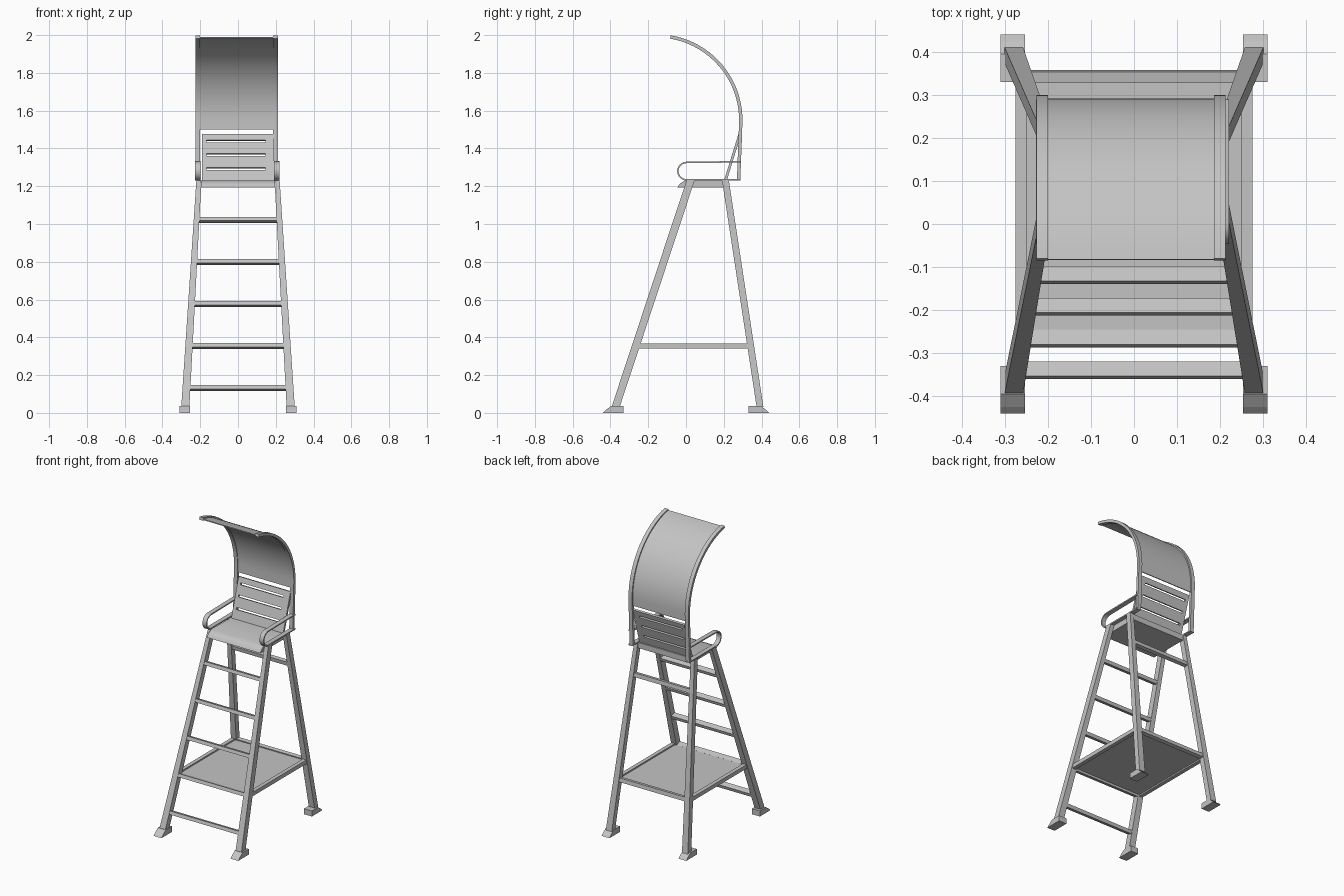
import bpy, bmesh, math
from mathutils import Matrix, Vector

cube = bpy.data.objects.get("Cube")
if cube:
    bpy.data.objects.remove(cube)

grey = bpy.data.materials.new("light_grey")
grey.use_nodes = True
colour = (0.55, 0.55, 0.55, 1)
grey.diffuse_color = colour
grey.node_tree.nodes["Principled BSDF"].inputs["Base Color"].default_value = colour


def finish(name, bm, smooth=False):
    bmesh.ops.recalc_face_normals(bm, faces=bm.faces)
    mesh = bpy.data.meshes.new(name)
    bm.to_mesh(mesh)
    bm.free()
    mesh.materials.append(grey)
    ob = bpy.data.objects.new(name, mesh)
    bpy.context.collection.objects.link(ob)
    if smooth:
        bpy.ops.object.select_all(action='DESELECT')
        ob.select_set(True)
        bpy.context.view_layer.objects.active = ob
        bpy.ops.object.shade_smooth_by_angle(angle=math.radians(35))
    return ob


def box(name, centre, size, tilt=0):
    bm = bmesh.new()
    bmesh.ops.create_cube(bm, size=1)
    bm.transform(Matrix.Translation(centre) @ Matrix.Rotation(tilt, 4, 'X')
                 @ Matrix.Diagonal((*size, 1)))
    return finish(name, bm)


def extrude_x(name, profile, x0, x1, smooth=False):
    """Prism with a closed (y, z) outline running from x0 to x1."""
    bm = bmesh.new()
    ends = [[bm.verts.new((x, y, z)) for y, z in profile] for x in (x0, x1)]
    bm.faces.new(ends[0])
    bm.faces.new(ends[1])
    for i in range(len(profile)):
        bm.faces.new((ends[0][i - 1], ends[0][i], ends[1][i], ends[1][i - 1]))
    return finish(name, bm, smooth)


def strip(name, path, thick, x0, x1):
    """Bent flat strip following an open (y, z) path."""
    left, right = [], []
    pts = [Vector(p) for p in path]
    for i, p in enumerate(pts):
        d = (pts[min(i + 1, len(pts) - 1)] - pts[max(i - 1, 0)]).normalized()
        n = Vector((-d.y, d.x)) * thick / 2
        left.append(p + n)
        right.append(p - n)
    bm = bmesh.new()
    rows = [[bm.verts.new((x, *p)) for x, p in
             ((x0, l), (x1, l), (x1, r), (x0, r))] for l, r in zip(left, right)]
    for a, b in zip(rows, rows[1:]):
        for k in range(4):
            bm.faces.new((a[k - 1], a[k], b[k], b[k - 1]))
    bm.faces.new(rows[0])
    bm.faces.new(rows[-1])
    return finish(name, bm, True)


# Legs: tapered beams given by (x, y, z) ends
FRONT = (Vector((0.279, -0.373, 0.03)), Vector((0.207, 0.024, 1.23)))
REAR = (Vector((0.279, 0.392, 0.03)), Vector((0.207, 0.209, 1.23)))


def along(leg, z):
    return leg[0].lerp(leg[1], (z - leg[0].z) / (leg[1].z - leg[0].z))


def leg_beam(name, leg, side, depth):
    bm = bmesh.new()
    rings = []
    for c, w in zip(leg, (0.043, 0.027)):
        rings.append([bm.verts.new((side * (c.x + sx * w / 2), c.y + sy * depth / 2, c.z))
                      for sx, sy in ((-1, -1), (1, -1), (1, 1), (-1, 1))])
    for ring in rings:
        bm.faces.new(ring)
    for k in range(4):
        bm.faces.new((rings[0][k - 1], rings[0][k], rings[1][k], rings[1][k - 1]))
    finish(name, bm)


for side, label in ((1, "left"), (-1, "right")):
    leg_beam("front_leg_" + label, FRONT, side, 0.043)
    leg_beam("rear_leg_" + label, REAR, side, 0.036)
    # Wedge feet
    for end, place in ((-1, "front"), (1, "rear")):
        foot = [(0.33, 0), (0.44, 0), (0.425, 0.015), (0.395, 0.037), (0.33, 0.037)]
        extrude_x(f"{place}_foot_{label}", [(end * y, z) for y, z in foot],
                  side * 0.253, side * 0.31)
    # Platform side rails
    box("platform_side_" + label, (side * 0.262, 0.037, 0.355), (0.026, 0.59, 0.026))

# Ladder rungs, leaning with the front legs
lean = -math.atan2(FRONT[1].y - FRONT[0].y, FRONT[1].z - FRONT[0].z)
for i in range(5):
    p = along(FRONT, 0.132 + i * 0.2225)
    box(f"rung_{i + 1}", (0, p.y, p.z), (2 * p.x - 0.02, 0.036, 0.022), lean)

# Rear crossbars
rear_lean = -math.atan2(REAR[1].y - REAR[0].y, REAR[1].z - REAR[0].z)
for name, z in (("platform_rear_bar", 0.355), ("upper_rear_bar", 1.022)):
    p = along(REAR, z)
    box(name, (0, p.y, p.z), (2 * p.x - 0.02, 0.026, 0.026), rear_lean)

# Platform panel
box("platform_panel", (0, 0.037, 0.355), (0.51, 0.6, 0.008))

# Seat with a rounded front lip
extrude_x("seat", [(-0.045, 1.193), (-0.037, 1.208), (-0.022, 1.221), (0, 1.23),
                   (0.225, 1.23), (0.225, 1.193)], -0.195, 0.195, True)

# Backrest with three slots
xs = (-0.19, -0.167, 0.146, 0.19)
zs = [1.225]
for mid in (1.29, 1.364, 1.436):
    zs += [mid - 0.006, mid + 0.006]
zs.append(1.475)
bm = bmesh.new()
grid = [[bm.verts.new((x, 0.207 + (z - 1.225) * 0.31, z)) for x in xs] for z in zs]
for r in range(len(zs) - 1):
    for c in range(3):
        if not (c == 1 and r % 2):
            bm.faces.new((grid[r][c], grid[r][c + 1], grid[r + 1][c + 1], grid[r + 1][c]))
backrest = finish("backrest", bm)
solid = backrest.modifiers.new("thickness", 'SOLIDIFY')
solid.thickness = 0.014
solid.offset = 0

# Canopy: curved rails and a thin bent sheet
CY, CZ, R = -0.156, 1.55, 0.446


def arc(radius, start, end, steps):
    angles = [math.radians(start + (end - start) * i / steps) for i in range(steps + 1)]
    return [(CY + radius * math.cos(a), CZ + radius * math.sin(a)) for a in angles]


rail = [(0.279, 1.235), (0.282, 1.33), (0.287, 1.45)] + arc(R, 0, 80.5, 20)
sheet = [(0.287, 1.5)] + arc(R - 0.002, 0, 80.5, 24)
strip("canopy_rail_right", rail, 0.018, -0.226, -0.2)
strip("canopy_rail_left", rail, 0.018, 0.186, 0.212)
strip("canopy_sheet", sheet, 0.006, -0.201, 0.187)

# Armrests: flat strips looped around the front
loop = [(0.289, 1.329), (0.15, 1.328)]
for i in range(13):
    a = math.radians(90 + 15 * i)
    loop.append((0.003 + 0.046 * math.cos(a), 1.28 + 0.046 * math.sin(a)))
loop += [(0.15, 1.234), (0.289, 1.234)]
strip("armrest_right", loop, 0.008, -0.228, -0.198)
strip("armrest_left", loop, 0.008, 0.19, 0.22)
